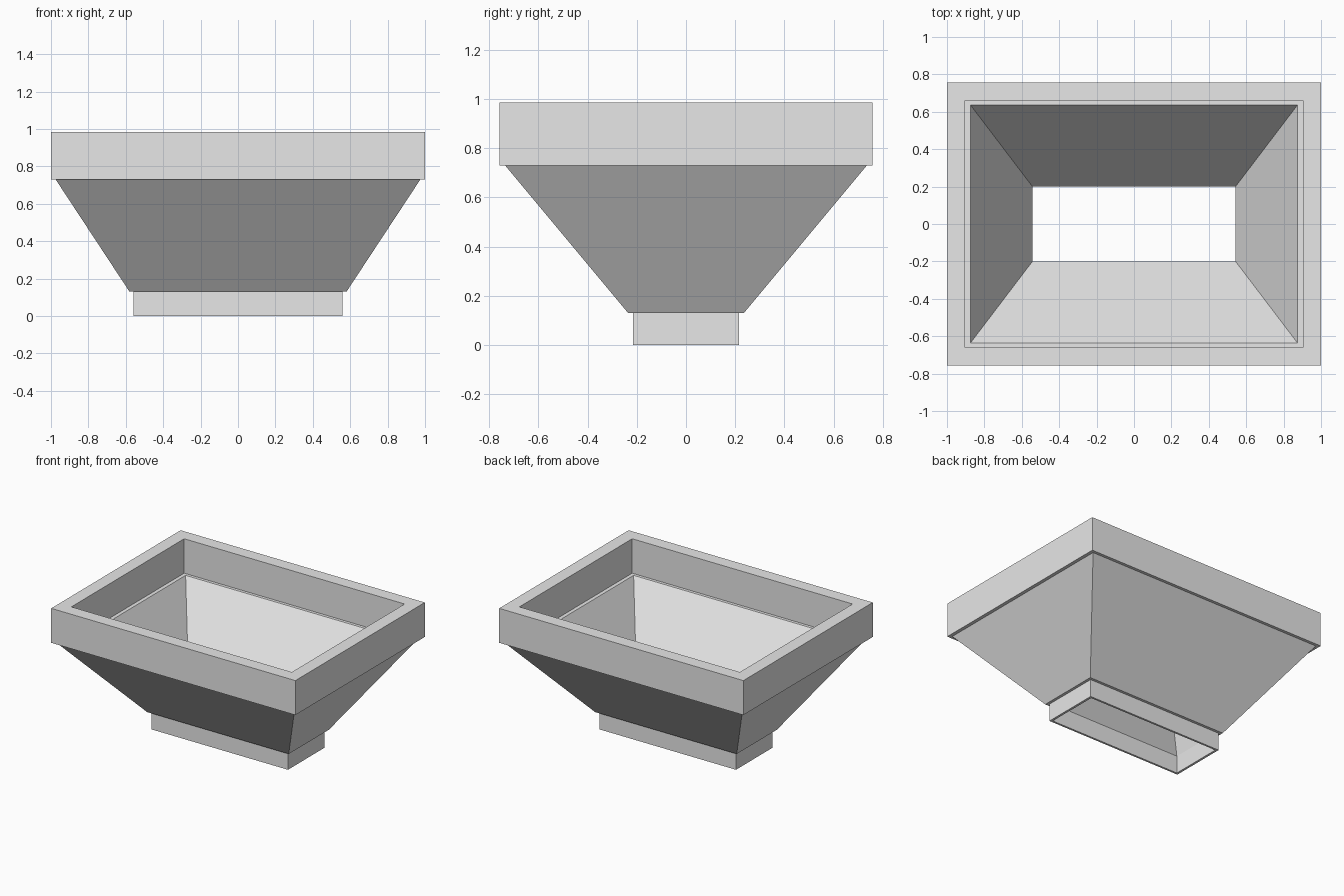
import bpy
import bmesh

cube = bpy.data.objects.get("Cube")
if cube:
    bpy.data.objects.remove(cube, do_unlink=True)

GREY = (0.8, 0.8, 0.8, 1.0)
material = bpy.data.materials.new("light grey")
material.use_nodes = True
material.diffuse_color = GREY
material.node_tree.nodes["Principled BSDF"].inputs["Base Color"].default_value = GREY


def rectangular_ring(name, sections):
    """Closed tube through rectangles given as (half width, half depth, height)."""
    bm = bmesh.new()
    loops = [[bm.verts.new((sx * hx, sy * hy, z))
              for sx, sy in ((-1, -1), (1, -1), (1, 1), (-1, 1))]
             for hx, hy, z in sections]
    for i, lower in enumerate(loops):
        upper = loops[(i + 1) % len(loops)]
        for k in range(4):
            n = (k + 1) % 4
            bm.faces.new((lower[k], lower[n], upper[n], upper[k]))
    bmesh.ops.recalc_face_normals(bm, faces=bm.faces)
    mesh = bpy.data.meshes.new(name)
    bm.to_mesh(mesh)
    bm.free()
    mesh.materials.append(material)
    obj = bpy.data.objects.new(name, mesh)
    bpy.context.collection.objects.link(obj)
    return obj


NECK_TOP, RIM_BASE, RIM_TOP = 0.13, 0.73, 0.985

# Each ring lists its outer wall upward, then its inner wall downward
rectangular_ring("outlet_neck", [
    (0.56, 0.215, 0), (0.56, 0.215, NECK_TOP),
    (0.543, 0.2, NECK_TOP), (0.543, 0.2, 0)])

rectangular_ring("funnel_walls", [
    (0.58, 0.235, NECK_TOP), (0.975, 0.735, RIM_BASE),
    (0.875, 0.637, RIM_BASE), (0.543, 0.2, NECK_TOP)])

rectangular_ring("top_rim", [
    (1, 0.757, RIM_BASE), (1, 0.757, RIM_TOP),
    (0.903, 0.66, RIM_TOP), (0.903, 0.66, RIM_BASE)])
